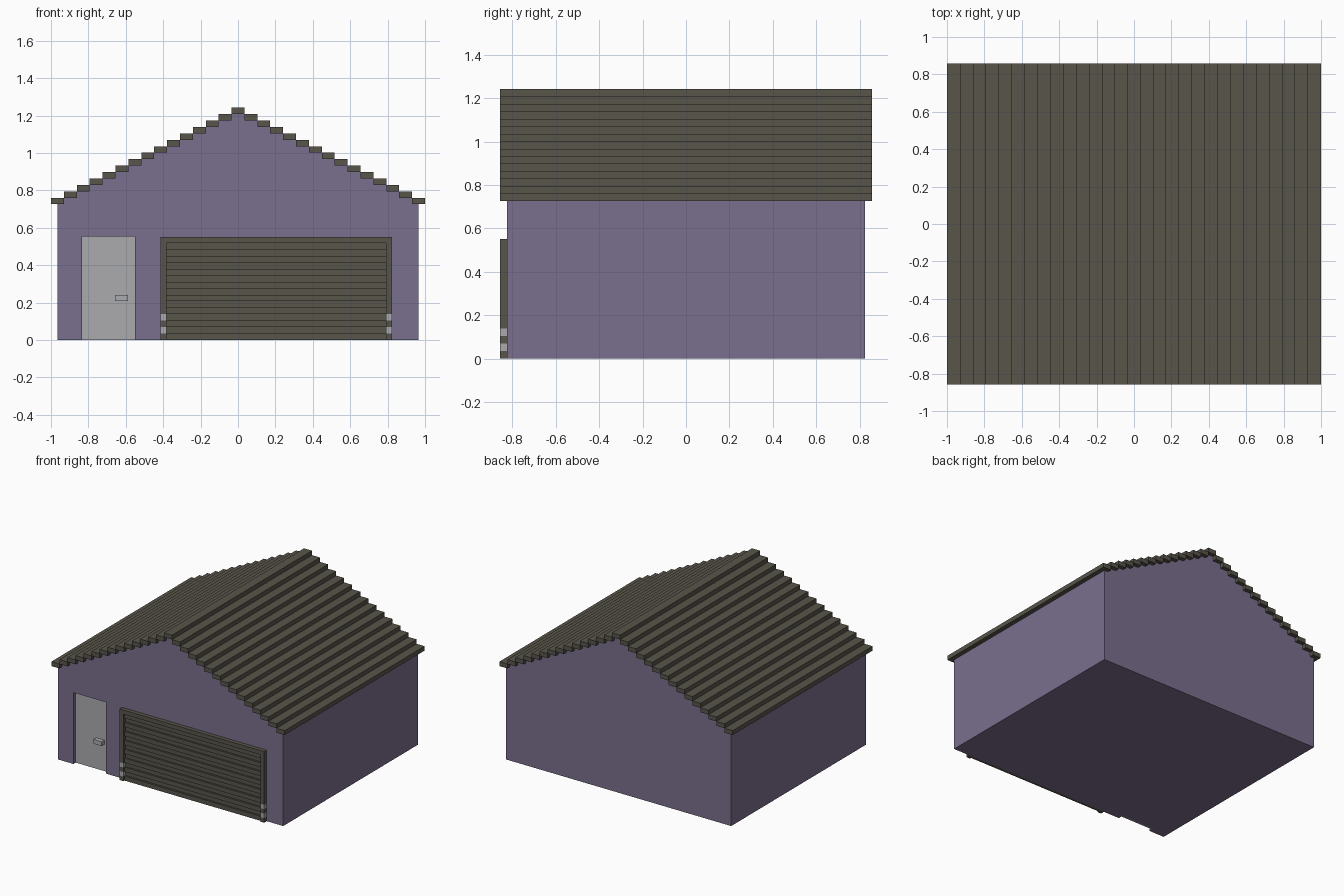
import bpy, bmesh

if "Cube" in bpy.data.objects:
    bpy.data.objects.remove(bpy.data.objects["Cube"])

def material(name, r, g, b):
    m = bpy.data.materials.new(name)
    m.diffuse_color = (r, g, b, 1)
    m.use_nodes = True
    m.node_tree.nodes["Principled BSDF"].inputs["Base Color"].default_value = m.diffuse_color
    return m

PURPLE = material("purple wall", 0.195, 0.156, 0.266)
BROWN = material("dark brown", 0.098, 0.089, 0.070)
GREY = material("light grey", 0.407, 0.407, 0.430)

def finish(name, bm, mat):
    bmesh.ops.recalc_face_normals(bm, faces=bm.faces)
    me = bpy.data.meshes.new(name)
    bm.to_mesh(me)
    bm.free()
    me.materials.append(mat)
    ob = bpy.data.objects.new(name, me)
    bpy.context.collection.objects.link(ob)
    return ob

def box(name, x0, x1, y0, y1, z0, z1, mat):
    bm = bmesh.new()
    bmesh.ops.create_cube(bm, size=1)
    for v in bm.verts:
        v.co = (x0 if v.co.x < 0 else x1,
                y0 if v.co.y < 0 else y1,
                z0 if v.co.z < 0 else z1)
    return finish(name, bm, mat)

FRONT, EDGE = -0.825, -0.857   # wall face and outermost front plane
PLANK = 2 / 29                 # plank width
RISE = 0.0344                  # plank thickness and step

# Gabled building body
bm = bmesh.new()
profile = [(-0.965, 0), (0.965, 0), (0.965, 0.744), (0, 1.224), (-0.965, 0.744)]
face = bm.faces.new([bm.verts.new((x, FRONT, z)) for x, z in profile])
ext = bmesh.ops.extrude_face_region(bm, geom=[face])
for g in ext["geom"]:
    if isinstance(g, bmesh.types.BMVert):
        g.co.y = -FRONT
body = finish("building_body", bm, PURPLE)

# Recess for the side door
cutter = box("door_recess_cutter", -0.833, -0.552, -0.9, -0.785, -0.1, 0.553, PURPLE)
cutter.hide_render = True
cutter.hide_viewport = True
mod = body.modifiers.new("door recess", "BOOLEAN")
mod.object = cutter
mod.operation = "DIFFERENCE"
mod.solver = "EXACT"

# Side door and handle
box("side_door", -0.833, -0.552, -0.797, -0.785, 0, 0.553, GREY)
box("door_handle", -0.657, -0.588, -0.832, -0.797, 0.208, 0.240, GREY)

# Stepped roof planks
for i in range(-14, 15):
    z = 1.208 - abs(i) * RISE
    box("roof_plank", (i - 0.5) * PLANK, (i + 0.5) * PLANK, EDGE, -EDGE, z, z + RISE, BROWN)

# Garage door frame: posts with two light bands, and a lintel
for x in (-0.415, 0.792):
    for k, top in enumerate((0.035, 0.07, 0.105, 0.138, 0.551)):
        bottom = (0, 0.035, 0.07, 0.105, 0.138)[k]
        box("post_band" if k % 2 else "post_section", x, x + 0.032, EDGE, FRONT,
            bottom, top, GREY if k % 2 else BROWN)
box("garage_lintel", -0.383, 0.792, EDGE, FRONT, 0.519, 0.551, BROWN)

# Garage door slats, alternating in depth
for i in range(15):
    h = 0.519 / 15
    box("garage_slat", -0.383, 0.792, FRONT - (0.006 if i % 2 else 0.02), FRONT,
        i * h, (i + 1) * h, BROWN)
